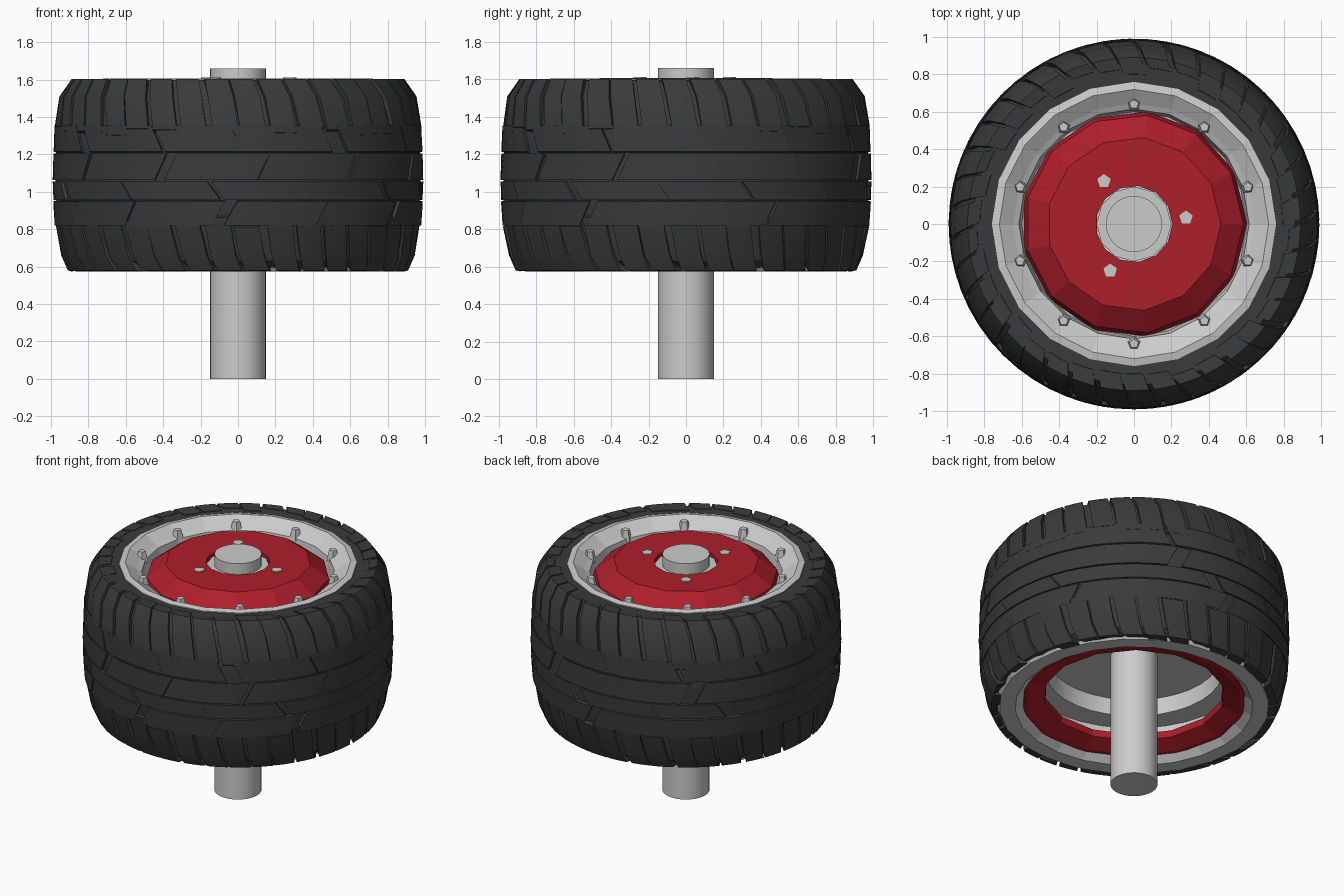
import bpy, bmesh, random
from math import sin, cos, pi, radians

if "Cube" in bpy.data.objects:
    bpy.data.objects.remove(bpy.data.objects["Cube"])

random.seed(4)


def material(name, rgb):
    m = bpy.data.materials.new(name)
    m.diffuse_color = (*rgb, 1)
    m.use_nodes = True
    m.node_tree.nodes["Principled BSDF"].inputs["Base Color"].default_value = m.diffuse_color
    return m


RUBBER = material("rubber", (0.04, 0.043, 0.044))
RED = material("red_paint", (0.42, 0.013, 0.024))


def finish(name, bm, mat=None, smooth=None):
    bmesh.ops.recalc_face_normals(bm, faces=bm.faces)
    me = bpy.data.meshes.new(name)
    bm.to_mesh(me)
    bm.free()
    ob = bpy.data.objects.new(name, me)
    bpy.context.collection.objects.link(ob)
    if mat:
        me.materials.append(mat)
    if smooth:
        bpy.ops.object.select_all(action='DESELECT')
        ob.select_set(True)
        bpy.context.view_layer.objects.active = ob
        bpy.ops.object.shade_smooth_by_angle(angle=radians(smooth))
    return ob


def lathe(name, profile, sides, mat=None, smooth=None, closed=True):
    """Revolve (radius, height) points about z; closed joins last to first."""
    bm = bmesh.new()
    rings = []
    for r, z in profile:
        if r == 0:
            rings.append([bm.verts.new((0, 0, z))] * sides)
        else:
            rings.append([bm.verts.new((r * cos(2 * pi * i / sides), r * sin(2 * pi * i / sides), z))
                          for i in range(sides)])
    n = len(rings)
    for k in range(n if closed else n - 1):
        a, b = rings[k], rings[(k + 1) % n]
        for i in range(sides):
            j = (i + 1) % sides
            vs = list(dict.fromkeys((a[i], a[j], b[j], b[i])))
            if len(vs) > 2:
                bm.faces.new(vs)
    return finish(name, bm, mat, smooth)


def tread_block(bm, profile, a0, a1, skew, steps):
    """Raised block following the tyre section between two angles."""
    n = len(profile)
    grid = []
    for depth in (0, 0.09):
        layer = []
        for k, (r, z) in enumerate(profile):
            r2, z2 = r + (0.6 - r) * depth, z + (1.09 - z) * depth
            row = []
            for s in range(steps + 1):
                a = a0 + (a1 - a0) * s / steps + skew * k / (n - 1)
                row.append(bm.verts.new((r2 * cos(a), r2 * sin(a), z2)))
            layer.append(row)
        grid.append(layer)
    top, low = grid
    for k in range(n - 1):
        for s in range(steps):
            bm.faces.new((top[k][s], top[k][s + 1], top[k + 1][s + 1], top[k + 1][s]))
        for s in (0, steps):
            bm.faces.new((top[k][s], top[k + 1][s], low[k + 1][s], low[k][s]))
    for k in (0, n - 1):
        for s in range(steps):
            bm.faces.new((top[k][s], top[k][s + 1], low[k][s + 1], low[k][s]))


# tyre carcass
lathe("tyre", [(0.745, 1.59), (0.86, 1.595), (0.93, 1.51), (0.965, 1.33), (0.978, 1.1),
               (0.965, 0.84), (0.92, 0.63), (0.86, 0.585), (0.82, 0.60), (0.74, 0.75), (0.74, 1.4)],
      48, RUBBER, 40)

# shoulder lugs, upper and lower rows
bm = bmesh.new()
COUNT = 38
step = 2 * pi / COUNT
upper = [(0.82, 1.597), (0.89, 1.603), (0.955, 1.51), (0.982, 1.33)]
lower = [(0.865, 0.575), (0.91, 0.58), (0.945, 0.66), (0.978, 0.84)]
for prof, turn in ((upper, 0.10), (lower, -0.10)):
    for i in range(COUNT):
        j = random.uniform(-0.012, 0.012)
        grow = random.uniform(-0.03, 0.03)
        p = list(prof)
        p[0] = (p[0][0] + grow, p[0][1])
        p[3] = (p[3][0], p[3][1] + grow)
        tread_block(bm, p, i * step + j, (i + 0.86) * step + j, turn, 2)
finish("shoulder_lugs", bm, RUBBER, 35)

# long centre tread bands with staggered cuts
bm = bmesh.new()
bands = [[(0.981, 1.355), (0.987, 1.215)], [(0.987, 1.205), (0.991, 1.062)],
         [(0.991, 1.054), (0.988, 0.957)], [(0.988, 0.948), (0.980, 0.82)]]
for b, prof in enumerate(bands):
    for i in range(12):
        a = i * pi / 6 + b * 0.17 + random.uniform(-0.05, 0.05)
        tread_block(bm, prof, a, a + pi / 6 - 0.012, 0.07 * (-1) ** b, 5)
finish("centre_tread", bm, RUBBER, 35)

# grey rim: front lip and well, stepped rear face
lathe("front_rim", [(0.76, 1.597), (0.72, 1.605), (0.645, 1.555), (0.615, 1.54), (0.60, 1.42),
                    (0.12, 1.42), (0.12, 1.38), (0.76, 1.38)], 20)
lathe("rear_rim_step", [(0.72, 0.62), (0.72, 0.83), (0.565, 0.83), (0.55, 0.94), (0, 0.94)],
      32, None, 30, closed=False)
lathe("rear_rim_lip", [(0.88, 0.60), (0.86, 0.575), (0.76, 0.575), (0.71, 0.62), (0.71, 0.68), (0.86, 0.68)],
      24)

# red rear clamp ring
lathe("rear_ring", [(0.72, 0.615), (0.69, 0.615), (0.58, 0.655), (0.575, 0.70), (0.72, 0.70)], 14, RED)

# red front dish with centre hole
lathe("front_dish", [(0.605, 1.44), (0.585, 1.52), (0.465, 1.607), (0.205, 1.607),
                     (0.205, 1.55), (0.44, 1.55), (0.57, 1.44)], 13, RED)

# hub collar and axle
lathe("hub_collar", [(0, 1.585), (0.2, 1.585), (0.2, 1.40), (0, 1.40)], 12, closed=False)
lathe("axle", [(0, 0), (0.15, 0), (0.15, 1.66), (0, 1.66)], 32, None, 30, closed=False)


def studs(name, angles, radius, z0, z1, size, tip):
    """Ring of five-sided studs."""
    bm = bmesh.new()
    for a in angles:
        ret = bmesh.ops.create_cone(bm, cap_ends=True, segments=5, radius1=size, radius2=size * tip, depth=z1 - z0)
        bmesh.ops.translate(bm, verts=ret["verts"], vec=(radius * cos(a), radius * sin(a), (z0 + z1) / 2))
    finish(name, bm)


# rim bolts and hub nuts
studs("rim_bolts", [pi / 2 + i * pi / 5 for i in range(10)], 0.64, 1.52, 1.595, 0.042, 0.6)
studs("hub_nuts", [radians(a) for a in (125, 7, 243)], 0.28, 1.58, 1.612, 0.038, 1.0)
